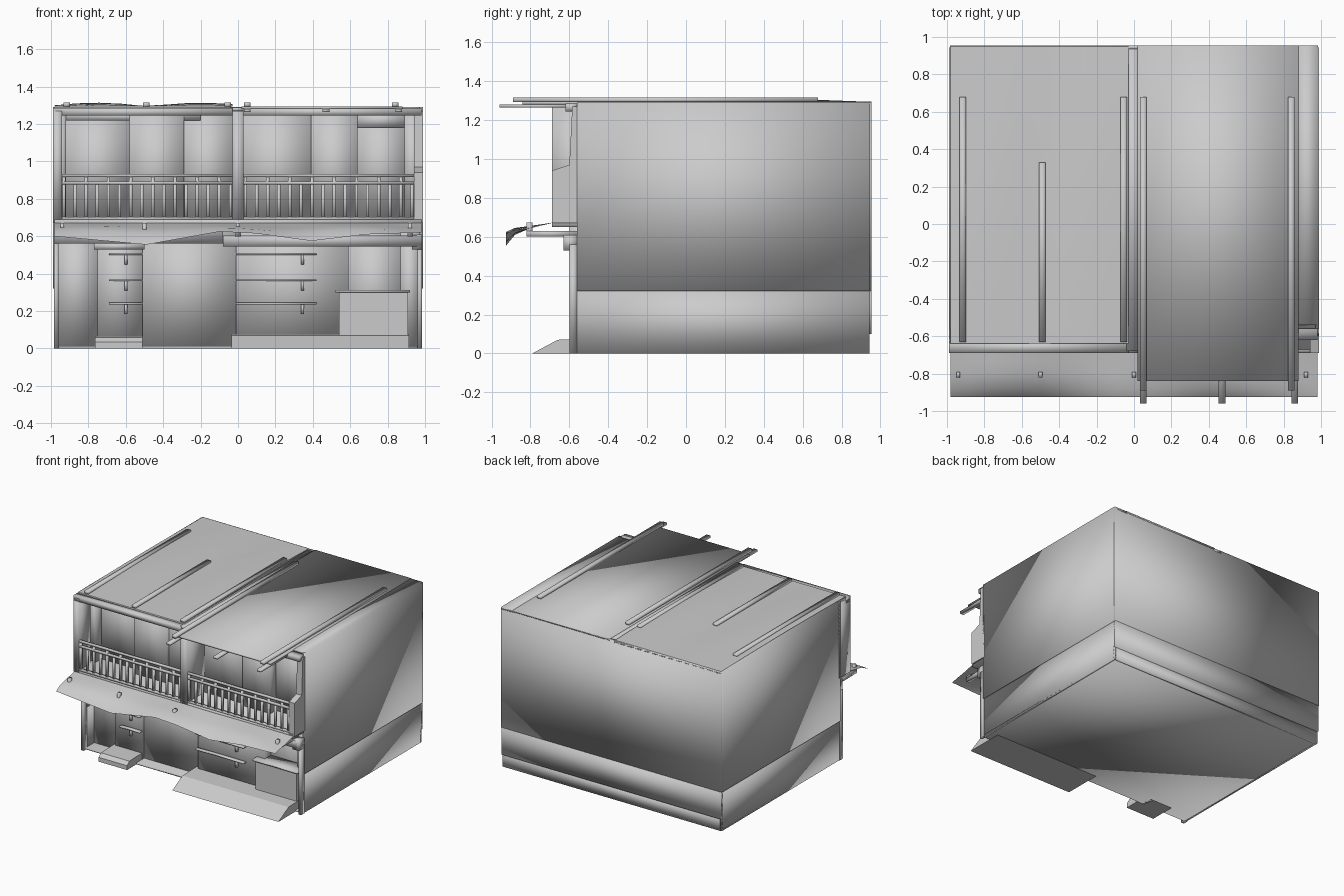
import bpy, bmesh, math

if "Cube" in bpy.data.objects:
    bpy.data.objects.remove(bpy.data.objects["Cube"])

GREY = (0.6, 0.6, 0.6, 1)
mat = bpy.data.materials.new("plain_grey")
mat.use_nodes = True
mat.diffuse_color = GREY
shader = mat.node_tree.nodes["Principled BSDF"]
shader.inputs["Base Color"].default_value = GREY
shader.inputs["Roughness"].default_value = 0.8


def finish(name, bm, smooth=True):
    bmesh.ops.recalc_face_normals(bm, faces=bm.faces)
    for f in bm.faces:
        f.smooth = smooth
    mesh = bpy.data.meshes.new(name)
    bm.to_mesh(mesh)
    bm.free()
    mesh.materials.append(mat)
    obj = bpy.data.objects.new(name, mesh)
    bpy.context.collection.objects.link(obj)
    return obj


def add_box(bm, x, y, z):
    verts = bmesh.ops.create_cube(bm, size=1)["verts"]
    for v in verts:
        v.co = [r[0] + (c + 0.5) * (r[1] - r[0]) for c, r in zip(v.co, (x, y, z))]


def box(name, x, y, z, smooth=True):
    bm = bmesh.new()
    add_box(bm, x, y, z)
    return finish(name, bm, smooth)


def extrude_x(name, profile, x0, x1, smooth=False):
    """Closed (y, z) profile swept along x."""
    bm = bmesh.new()
    face = bm.faces.new([bm.verts.new((x0, y, z)) for y, z in profile])
    out = bmesh.ops.extrude_face_region(bm, geom=[face])["geom"]
    for v in out:
        if isinstance(v, bmesh.types.BMVert):
            v.co.x = x1
    return finish(name, bm, smooth)


def sheet(name, nx, ny, func):
    """Surface from func(u, v) with u, v in 0..1."""
    bm = bmesh.new()
    rows = [[bm.verts.new(func(i / nx, j / ny)) for i in range(nx + 1)] for j in range(ny + 1)]
    for a, b in zip(rows, rows[1:]):
        for i in range(nx):
            bm.faces.new((a[i], a[i + 1], b[i + 1], b[i]))
    return finish(name, bm)


def lerp(points, t):
    """Piecewise linear lookup in sorted (t, value) points."""
    for (a, p), (b, q) in zip(points, points[1:]):
        if t <= b:
            return p + (q - p) * (t - a) / (b - a)
    return points[-1][1]


# Outer shell: side walls, back wall and floor
for side, s in (("left", 1), ("right", -1)):
    box(f"{side}_upper_wall", sorted((s * 0.97, s * 0.99)), (-0.56, 0.945), (0.32, 1.29))
    box(f"{side}_lower_wall", sorted((s * 0.965, s * 0.98)), (-0.56, 0.945), (0, 0.33))
    box(f"{side}_front_post", sorted((s * 0.96, s * 0.985)), (-0.6, -0.56), (0, 0.56))
box("back_upper_wall", (-0.985, 0.985), (0.935, 0.955), (0.32, 1.29))
box("back_lower_band", (-0.98, 0.98), (0.935, 0.955), (0.1, 0.32))
box("back_base", (-0.98, 0.98), (0.93, 0.945), (0, 0.11))
box("floor", (-0.98, 0.98), (-0.57, 0.945), (0, 0.012))
box("upper_floor", (-0.98, 0.98), (-0.69, 0.94), (0.65, 0.69))
box("ceiling", (-0.97, 0.97), (-0.56, 0.94), (1.25, 1.27))

# Roof halves, the right one gently buckled
box("left_roof", (0.02, 0.88), (-0.84, 0.955), (1.28, 1.295))
box("left_roof_edge", (0.87, 0.985), (-0.54, 0.955), (1.275, 1.292))
box("roof_valley", (-0.04, 0.03), (-0.68, 0.955), (1.27, 1.288))
box("right_roof", (-0.985, -0.03), (-0.64, 0.955), (1.275, 1.292))


def buckled(u, v):
    x, y = -0.98 + 0.95 * u, -0.64 + 1.59 * v
    bump = math.sin(math.pi * v) * abs(math.sin(math.pi * (1.7 * u + 0.1)))
    return x, y, 1.294 + 0.02 * bump


sheet("right_roof_sheet", 8, 6, buckled)

# Roof poles and short rafters under the eave
poles = [(-0.915, -0.63, 0.68), (-0.49, -0.63, 0.33), (-0.055, -0.63, 0.68),
         (0.05, -0.89, 0.68), (0.84, -0.89, 0.68)]
for i, (x, y0, y1) in enumerate(poles):
    box(f"roof_pole_{i}", (x - 0.017, x + 0.017), (y0, y1), (1.292, 1.315))
for i, x in enumerate((0.05, 0.47, 0.86)):
    box(f"eave_rafter_{i}", (x - 0.018, x + 0.018), (-0.96, -0.5), (1.264, 1.281))

# Balcony frame: wings, central pillar and header
box("right_wing", (-0.99, -0.94), (-0.69, -0.54), (0.67, 1.27))
extrude_x("left_wing", [(-0.69, 0.67), (-0.69, 0.94), (-0.6, 0.97), (-0.585, 1.27),
                        (-0.54, 1.27), (-0.54, 0.67)], 0.94, 0.99)
box("central_pillar", (-0.03, 0.03), (-0.69, -0.44), (0.67, 1.27))
box("right_header", (-0.99, -0.03), (-0.69, -0.63), (1.245, 1.285))
box("left_header", (0.03, 0.98), (-0.62, -0.56), (1.245, 1.285))

# Upper facade: wall panels between door openings
for i, (x0, x1, y) in enumerate([(-0.97, -0.92, -0.5), (-0.92, -0.58, -0.43), (-0.58, -0.29, -0.5),
                                 (-0.29, -0.03, -0.47), (0.03, 0.39, -0.47), (0.39, 0.64, -0.5),
                                 (0.64, 0.89, -0.43), (0.89, 0.97, -0.5)]):
    box(f"upper_panel_{i}", (x0, x1), (y, -0.4), (0.69, 1.26))
box("right_lintel", (-0.93, -0.2), (-0.5, -0.42), (1.22, 1.26))
box("left_door_lintel", (0.63, 0.9), (-0.5, -0.42), (1.18, 1.26))

# Balcony railings
for side, x0, x1 in (("right", -0.94, -0.03), ("left", 0.03, 0.94)):
    bm = bmesh.new()
    for z in (0.695, 0.885, 0.925):
        add_box(bm, (x0, x1), (-0.69, -0.67), (z - 0.008, z + 0.008))
    count = 15
    for i in range(count + 1):
        x = x0 + 0.01 + (x1 - x0 - 0.02) * i / count
        add_box(bm, (x - 0.009, x + 0.009), (-0.688, -0.672), (0.69, 0.885 if i % 2 else 0.925))
    finish(f"{side}_railing", bm)

# Ragged awning over the ground floor
hem = [(0, 0.6), (0.25, 0.555), (0.45, 0.625), (0.55, 0.615), (0.7, 0.575), (0.85, 0.61), (1, 0.62)]


def awning(u, v):
    y = lerp([(0, -0.67), (0.5, -0.8), (0.75, -0.88), (1, -0.925)], v)
    top = lerp([(0, 0.675), (0.5, 0.65), (1, 0.645)], v)
    wave = 0.012 * math.sin(u * 17) * v
    drop = max(0, v - 0.5) * 2
    return -0.98 + 1.96 * u, y, top + wave + (lerp(hem, u) - top - wave) * drop ** 1.5


sheet("awning", 20, 4, awning)
for i, x in enumerate((-0.94, -0.5, 0, 0.92)):
    box(f"awning_peg_{i}", (x - 0.01, x + 0.01), (-0.82, -0.79), (0.6, 0.672))
    box(f"awning_bracket_{i}", (x - 0.015, x + 0.015), (-0.82, -0.56), (0.6, 0.63))
box("awning_beam", (-0.08, 0.98), (-0.63, -0.56), (0.545, 0.605))
box("right_beam", (-0.98, -0.08), (-0.6, -0.5), (0.56, 0.65))
box("left_beam_block", (0.93, 0.985), (-0.63, -0.56), (0.53, 0.61))

# Ground floor facade
for i, (x0, x1, y) in enumerate([(-0.97, -0.75, -0.46), (-0.75, -0.51, -0.5), (-0.51, -0.01, -0.47),
                                 (-0.01, 0.59, -0.5), (0.59, 0.87, -0.42), (0.87, 0.97, -0.48)]):
    box(f"lower_panel_{i}", (x0, x1), (y, -0.38), (0.01, 0.66))
box("right_door_lintel", (-0.77, -0.5), (-0.56, -0.49), (0.53, 0.56))
box("counter", (0.54, 0.91), (-0.55, -0.42), (0.07, 0.3), smooth=False)
box("counter_top", (0.52, 0.92), (-0.56, -0.42), (0.3, 0.312))

# Shelves with hooks
for side, x0, x1, hook in (("right", -0.69, -0.51, -0.6), ("left", -0.01, 0.42, 0.345)):
    for i, z in enumerate((0.24, 0.365, 0.505)):
        box(f"{side}_shelf_{i}", (x0, x1), (-0.53, -0.49), (z - 0.005, z + 0.005))
        box(f"{side}_shelf_hook_{i}", (hook - 0.008, hook + 0.008), (-0.52, -0.49), (z - 0.055, z))

# Entrance ramp and small doorstep
extrude_x("entrance_ramp", [(-0.79, 0), (-0.66, 0.07), (-0.48, 0.075), (-0.48, 0)], -0.035, 0.915)
extrude_x("doorstep", [(-0.69, 0), (-0.69, 0.035), (-0.66, 0.06), (-0.48, 0.065), (-0.48, 0)],
          -0.765, -0.51)
